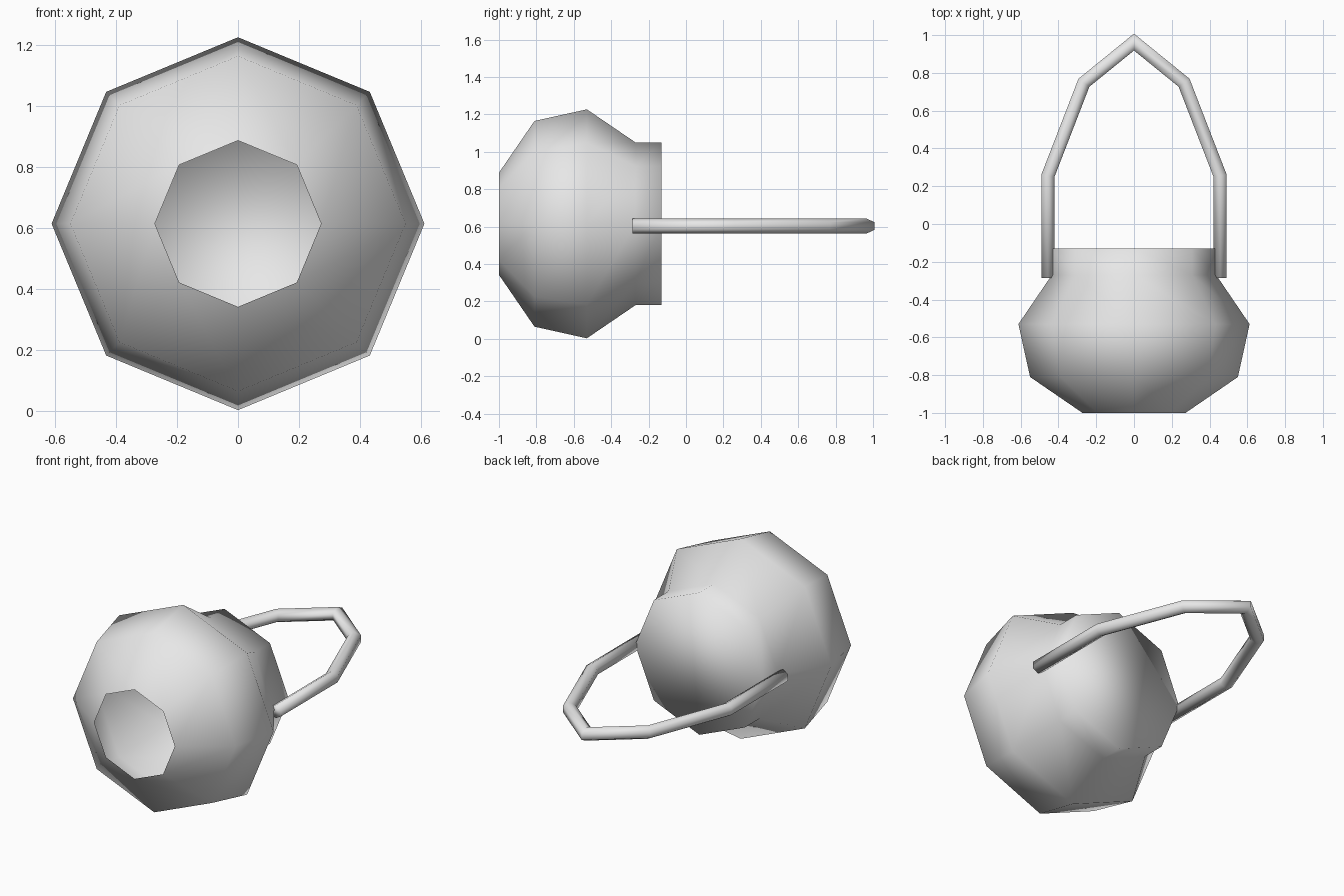
import bpy, bmesh, math
from mathutils import Vector

cube = bpy.data.objects.get("Cube")
if cube:
    bpy.data.objects.remove(cube, do_unlink=True)

grey = bpy.data.materials.new("plain_grey")
grey.use_nodes = True
grey.diffuse_color = (0.8, 0.8, 0.8, 1)
grey.node_tree.nodes["Principled BSDF"].inputs["Base Color"].default_value = (0.8, 0.8, 0.8, 1)


def loft(name, rings, cap_start, cap_end):
    """Join rings of points with quads, cap the chosen ends, shade smooth."""
    bm = bmesh.new()
    loops = [[bm.verts.new(p) for p in ring] for ring in rings]
    n = len(loops[0])
    for a, b in zip(loops, loops[1:]):
        for i in range(n):
            j = (i + 1) % n
            bm.faces.new((a[i], a[j], b[j], b[i]))
    if cap_start:
        bm.faces.new(loops[0][::-1])
    if cap_end:
        bm.faces.new(loops[-1])
    bmesh.ops.recalc_face_normals(bm, faces=bm.faces)
    for face in bm.faces:
        face.smooth = True
    mesh = bpy.data.meshes.new(name)
    bm.to_mesh(mesh)
    bm.free()
    mesh.materials.append(grey)
    obj = bpy.data.objects.new(name, mesh)
    bpy.context.collection.objects.link(obj)
    return obj


# Pot body: eight-sided turned profile lying along y, open at the front
SIDES = 8
CENTRE_Z = 0.615
profile = [(0.273, -1.0), (0.55, -0.81), (0.612, -0.53), (0.435, -0.27), (0.435, -0.13)]
body_rings = []
for r, y in profile:
    angles = [math.tau * i / SIDES for i in range(SIDES)]
    body_rings.append([(r * math.cos(a), y, CENTRE_Z + r * math.sin(a)) for a in angles])
loft("pot_body", body_rings, False, True)

# Handle: six-sided bar swept along a mirrored arch with mitred corners
half = [(0.456, -0.285), (0.456, 0.255), (0.265, 0.748)]
path = [Vector(p) for p in half + [(0, 0.963)] + [(-x, y) for x, y in reversed(half)]]
handle_rings = []
for i, p in enumerate(path):
    before = (p - path[max(i - 1, 0)]).normalized()
    after = (path[min(i + 1, len(path) - 1)] - p).normalized()
    tangent = (before + after).normalized()
    normal = Vector((tangent.y, -tangent.x))
    edge = after if after.length else before
    miter = 1 / max(tangent.dot(edge), 0.5)
    ring = []
    for k in range(6):
        a = math.tau * k / 6 + math.pi / 6
        side = normal * (0.04 * math.cos(a) * miter)
        ring.append((p.x + side.x, p.y + side.y, 0.603 + 0.041 * math.sin(a)))
    handle_rings.append(ring)
loft("carry_handle", handle_rings, True, True)
